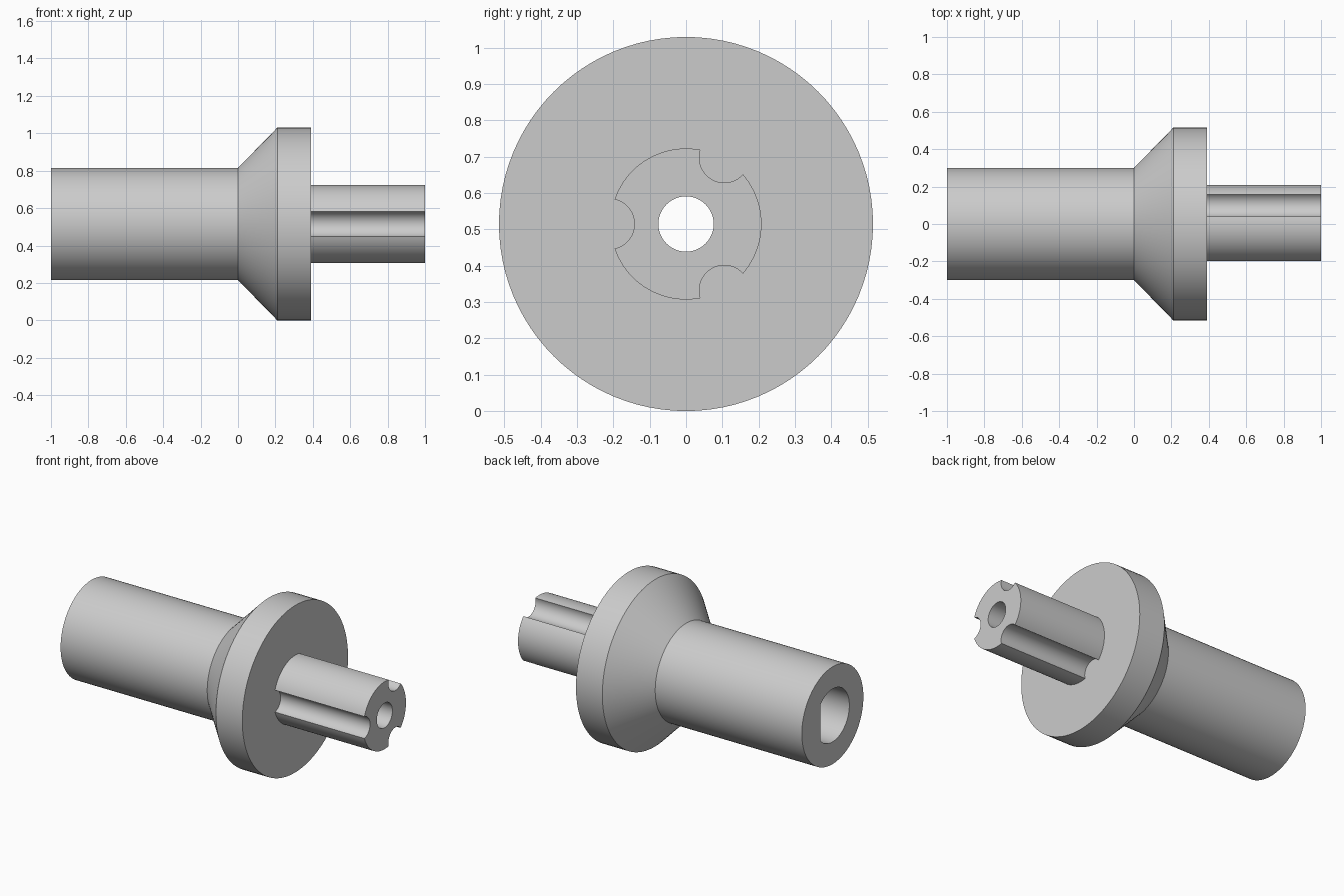
import bpy
import bmesh
from math import cos, sin, tau, radians

cube = bpy.data.objects.get("Cube")
if cube:
    bpy.data.objects.remove(cube, do_unlink=True)

AXIS_Z = 0.515      # height of the common axis
SEGMENTS = 96

grey = bpy.data.materials.new("plain grey")
grey.use_nodes = True
grey.diffuse_color = (0.6, 0.6, 0.6, 1)
grey.node_tree.nodes["Principled BSDF"].inputs["Base Color"].default_value = (0.6, 0.6, 0.6, 1)


def turned(name, profile, y=0.0, z=0.0, flat=None):
    """Closed solid turned about the x direction; flat clips it at a y value."""
    bm = bmesh.new()
    rings = []
    for x, r in profile:
        ring = []
        for i in range(SEGMENTS):
            a = tau * i / SEGMENTS
            py = r * cos(a)
            if flat is not None:
                py = min(py, flat)
            ring.append(bm.verts.new((x, y + py, AXIS_Z + z + r * sin(a))))
        rings.append(ring)
    for a, b in zip(rings, rings[1:]):
        for i in range(SEGMENTS):
            j = (i + 1) % SEGMENTS
            bm.faces.new((a[i], a[j], b[j], b[i]))
    bm.faces.new(rings[0])
    bm.faces.new(rings[-1])
    bmesh.ops.recalc_face_normals(bm, faces=bm.faces)
    mesh = bpy.data.meshes.new(name)
    bm.to_mesh(mesh)
    bm.free()
    mesh.materials.append(grey)
    obj = bpy.data.objects.new(name, mesh)
    bpy.context.collection.objects.link(obj)
    return obj


def select_only(obj):
    bpy.ops.object.select_all(action='DESELECT')
    obj.select_set(True)
    bpy.context.view_layer.objects.active = obj


def cut(obj, cutters):
    """Subtract each cutter, then shade with sharp edges kept."""
    select_only(obj)
    for cutter in cutters:
        mod = obj.modifiers.new("cut", 'BOOLEAN')
        mod.operation = 'DIFFERENCE'
        mod.solver = 'EXACT'
        mod.object = cutter
        bpy.ops.object.modifier_apply(modifier=mod.name)
    bpy.ops.object.shade_smooth_by_angle(angle=radians(30))


# Sleeve, cone and flange in one turned body
body = turned("flanged_body", [(-1, 0.3), (0, 0.3), (0.21, 0.515), (0.39, 0.515)])
# Narrow shaft, seated slightly into the flange
shaft = turned("grooved_shaft", [(0.38, 0.208), (1, 0.208)])

# Cutters: through bore, D-shaped socket, three round grooves
bore = turned("bore_cutter", [(-1.2, 0.076), (1.2, 0.076)])
socket = turned("socket_cutter", [(-1.2, 0.163), (0, 0.163)], flat=0.117)
grooves = []
for k in range(3):
    a = radians(60 + 120 * k)
    grooves.append(turned("groove_cutter", [(0.2, 0.069), (1.2, 0.069)],
                          0.211 * cos(a), 0.211 * sin(a)))

cut(body, [socket, bore])
cut(shaft, [bore] + grooves)

for cutter in [bore, socket] + grooves:
    bpy.data.objects.remove(cutter, do_unlink=True)
